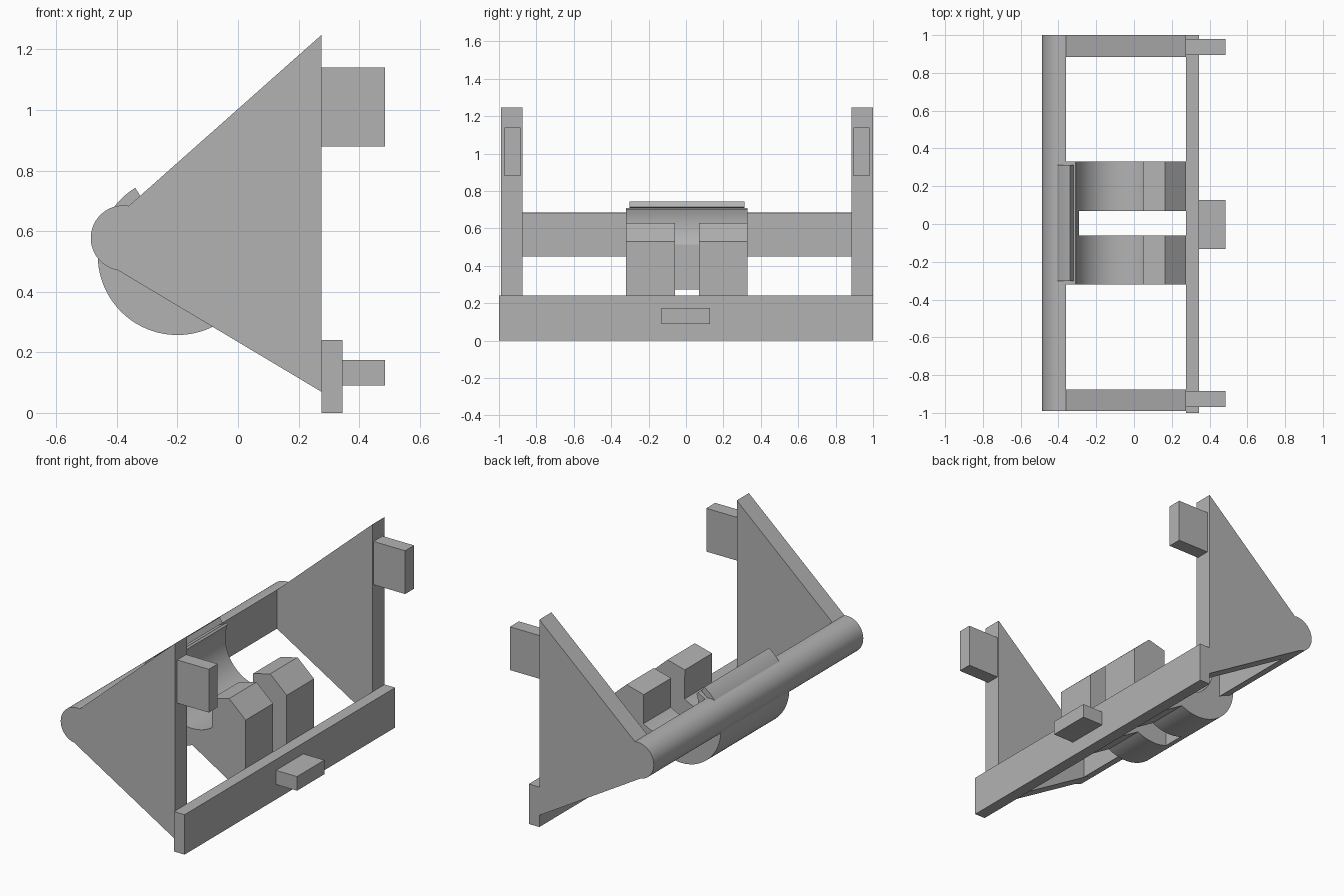
import bpy
import bmesh
from math import cos, sin, radians
from mathutils import Vector

if "Cube" in bpy.data.objects:
    bpy.data.objects.remove(bpy.data.objects["Cube"], do_unlink=True)

GREY = (0.45, 0.45, 0.45, 1)
grey = bpy.data.materials.new("plain grey")
grey.use_nodes = True
grey.diffuse_color = GREY
grey.node_tree.nodes["Principled BSDF"].inputs["Base Color"].default_value = GREY


def arc(cx, cz, r, a0, a1, n):
    """Points of an arc in the x-z plane, angles in degrees."""
    steps = [radians(a0 + (a1 - a0) * i / n) for i in range(n + 1)]
    return [(cx + r * cos(a), cz + r * sin(a)) for a in steps]


def extrude(name, profile, y0, y1):
    """Extrude an x-z profile from y0 to y1."""
    bm = bmesh.new()
    face = bm.faces.new([bm.verts.new((x, y0, z)) for x, z in profile])
    out = bmesh.ops.extrude_face_region(bm, geom=[face])
    moved = [v for v in out["geom"] if isinstance(v, bmesh.types.BMVert)]
    bmesh.ops.translate(bm, vec=Vector((0, y1 - y0, 0)), verts=moved)
    bmesh.ops.recalc_face_normals(bm, faces=bm.faces)
    mesh = bpy.data.meshes.new(name)
    bm.to_mesh(mesh)
    bm.free()
    mesh.materials.append(grey)
    obj = bpy.data.objects.new(name, mesh)
    bpy.context.collection.objects.link(obj)
    return obj


def box(name, x0, x1, y0, y1, z0, z1):
    return extrude(name, [(x0, z0), (x1, z0), (x1, z1), (x0, z1)], y0, y1)


def smooth(obj):
    bpy.ops.object.select_all(action="DESELECT")
    obj.select_set(True)
    bpy.context.view_layer.objects.active = obj
    bpy.ops.object.shade_smooth_by_angle(angle=radians(25))


MID = 0.005  # the frame sits slightly off the cross bar's centre

# Rounded rear rail
rail = extrude("rear_rail", arc(-0.378, 0.577, 0.108, 80, 262, 24)
               + [(-0.36, 0.45), (-0.36, 0.683)], MID - 0.995, MID + 0.995)
smooth(rail)

# Triangular side plates with upper tabs
plate = [(0.275, 1.247), (-0.363, 0.681), (-0.395, 0.577), (-0.395, 0.47), (0.275, 0.07)]
for side, s in (("left", 1), ("right", -1)):
    a, b = sorted((MID + s * 0.88, MID + s * 0.995))
    extrude("side_plate_" + side, plate, a, b)
    a, b = sorted((MID + s * 0.89, MID + s * 0.975))
    box("upper_tab_" + side, 0.275, 0.485, a, b, 0.88, 1.14)

# Lower cross bar with its tab
box("cross_bar", 0.275, 0.345, -1, 1, 0, 0.24)
box("lower_tab", 0.345, 0.485, -0.132, 0.128, 0.09, 0.175)

# Hooked cradle with a concave seat and a faceted block in front
cradle_profile = ([(-0.31, 0.71), (-0.365, 0.68), (-0.40, 0.60)]
                  + arc(-0.2, 0.52, 0.263, 180, 297, 28)
                  + [(0.275, 0.07), (0.275, 0.53), (0.165, 0.63), (0.05, 0.60)]
                  + arc(-0.08, 0.62, 0.235, -56, -200, 28))
cradle = extrude("cradle", cradle_profile, MID - 0.325, MID + 0.325)

# Slot through the middle of the cradle
cutter = box("slot_cutter", -0.29, 0.4, MID - 0.065, MID + 0.065, -0.2, 0.66)
cutter.hide_render = True
slot = cradle.modifiers.new("slot", "BOOLEAN")
slot.operation = "DIFFERENCE"
slot.solver = "EXACT"
slot.object = cutter
bpy.context.view_layer.objects.active = cradle
bpy.ops.object.modifier_apply(modifier=slot.name)
bpy.data.objects.remove(cutter, do_unlink=True)
smooth(cradle)

# Thin lip on top of the hook
lip = extrude("hook_lip", arc(-0.2, 0.52, 0.263, 144, 122, 6)
              + arc(-0.2, 0.52, 0.228, 122, 144, 6), MID - 0.307, MID + 0.307)
smooth(lip)
